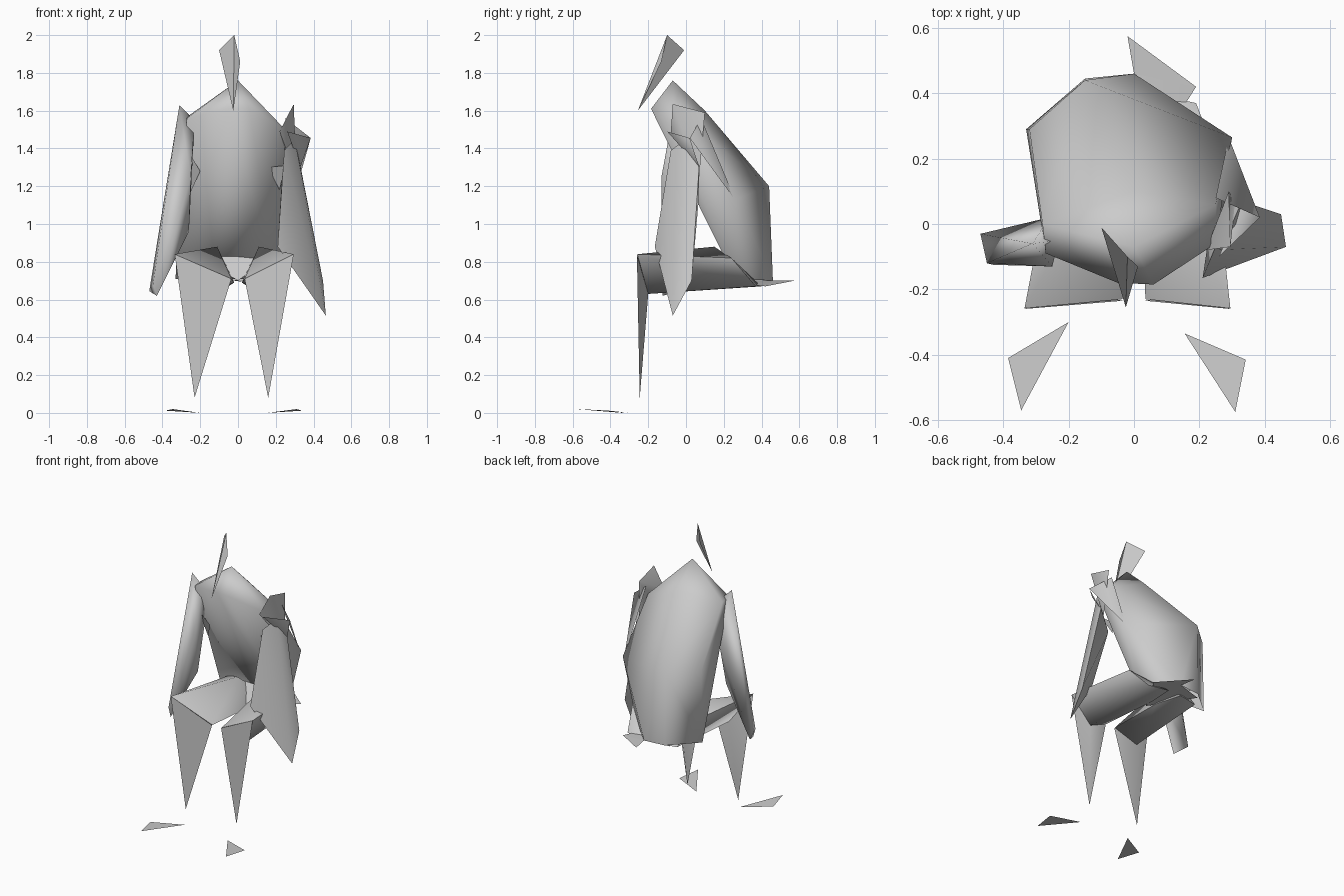
import bpy, bmesh, math

if "Cube" in bpy.data.objects:
    bpy.data.objects.remove(bpy.data.objects["Cube"])


def finish(name, bm, angle=60):
    mesh = bpy.data.meshes.new(name)
    bm.to_mesh(mesh)
    bm.free()
    ob = bpy.data.objects.new(name, mesh)
    bpy.context.collection.objects.link(ob)
    bpy.ops.object.select_all(action='DESELECT')
    ob.select_set(True)
    bpy.context.view_layer.objects.active = ob
    bpy.ops.object.shade_smooth_by_angle(angle=math.radians(angle))
    return ob


def hull(name, points, angle=75, open_below=None):
    """Faceted shell wrapped around corner points, optionally open at the bottom."""
    bm = bmesh.new()
    for p in points:
        bm.verts.new(p)
    bmesh.ops.convex_hull(bm, input=bm.verts)
    bmesh.ops.recalc_face_normals(bm, faces=bm.faces)
    if open_below is not None:
        under = [f for f in bm.faces if min(f.normal.y, f.normal.z) < -.3
                 and f.calc_center_median().z < open_below]
        bmesh.ops.delete(bm, geom=under, context='FACES')
    loose = [v for v in bm.verts if not v.link_faces]
    bmesh.ops.delete(bm, geom=loose, context='VERTS')
    return finish(name, bm, angle)


def sheet(name, *tris):
    """Thin triangular shards."""
    bm = bmesh.new()
    for t in tris:
        bm.faces.new([bm.verts.new(p) for p in t])
    bmesh.ops.remove_doubles(bm, verts=bm.verts, dist=0.0005)
    return finish(name, bm)


# Leaning torso with rounded back and an arched front hem
hull("torso", [
    (0, -.07, 1.76), (-.05, -.18, 1.61), (.06, -.185, 1.61),
    (-.27, -.09, 1.56), (-.28, 0, 1.56), (.25, -.06, 1.5), (.25, .06, 1.5),
    (0, .1, 1.6), (-.15, .44, 1.2), (-.32, .29, 1.2), (.3, .265, 1.13),
    (0, .14, 1.01), (-.26, .25, .87), (.21, .25, .87),
    (0, .46, .70), (-.15, .445, .70), (-.33, .29, .71), (.2, .26, .71),
], 100, open_below=.95)

# Head shards
top, chin = (-.02, -.10, 2.0), (-.025, -.255, 1.60)
sheet("head", (top, (-.10, -.01, 1.92), chin), (top, chin, (.012, -.13, 1.86)))

# Pelvis: lap rising into the torso, seat below, tail of cloth behind
tail, hip = (-.02, .575, .70), (.19, .42, .67)
crotch, seat = (0, .12, .70), (0, .46, .70)
waist, l_hip, r_hip = (0, .36, 1.03), (.22, .25, .86), (-.27, .25, .86)
sheet("pelvis",
      (crotch, l_hip, waist), (crotch, waist, r_hip),
      (tail, seat, hip), (crotch, seat, hip), (crotch, (-.17, .42, .69), seat))

# Legs: horizontal thigh, tapering shin, flat foot
for side, s, ankle, foot in (
        ("right", -1, .23, ((.345, -.57), (.20, -.30), (.385, -.41))),
        ("left", 1, .16, ((.31, -.575), (.155, -.335), (.342, -.415)))):
    outer = (.335 if s < 0 else .295) * s
    inner = .035 * s
    hull(side + "_thigh", [
        (outer, -.258, .84), (inner, -.23, .71), (.19 * s, -.2, .63),
        (.11 * s, .15, .88), (.24 * s, .24, .82), (.19 * s, .37, .67),
        (.02 * s, .2, .69), (.05 * s, .40, .67),
    ])
    hull(side + "_shin", [
        (outer, -.26, .84), (inner, -.235, .71), (.19 * s, -.2, .63),
        (ankle * s, -.245, .08),
    ], 100)
    sheet(side + "_foot", [(x * s, y, z) for (x, y), z in zip(foot, (.02, 0, .012))])

# Arms hanging at the sides
hull("right_arm", [
    (-.31, -.06, 1.63), (-.23, -.05, 1.55), (-.26, .02, 1.32),
    (-.25, -.13, 1.25), (-.26, -.07, .96), (-.36, -.04, 1.1),
    (-.47, -.03, .645), (-.43, -.125, .62), (-.45, -.12, .68),
])
hull("left_forearm", [
    (.245, -.08, 1.39), (.30, 0, 1.45), (.33, .07, 1.31), (.23, -.03, 1.2),
    (.27, .07, 1.16), (.21, -.165, .88), (.465, -.07, .515), (.45, .03, .70),
])
hull("left_upper_arm", [
    (.295, -.07, 1.635), (.29, .1, 1.59), (.22, -.08, 1.49), (.25, 0, 1.38),
    (.31, .07, 1.25),
])

# Torn sleeve shards around the shoulders
sheet("left_sleeve",
      ((.26, -.10, 1.49), (.385, .02, 1.455), (.33, .07, 1.30)),
      ((.29, .265, 1.12), (.385, .02, 1.455), (.25, .08, 1.56)),
      ((.16, .0, 1.30), (.25, -.02, 1.31), (.22, .05, 1.18)))
sheet("right_sleeve",
      ((-.26, -.06, 1.38), (-.20, -.02, 1.28), (-.25, .03, 1.17)))
